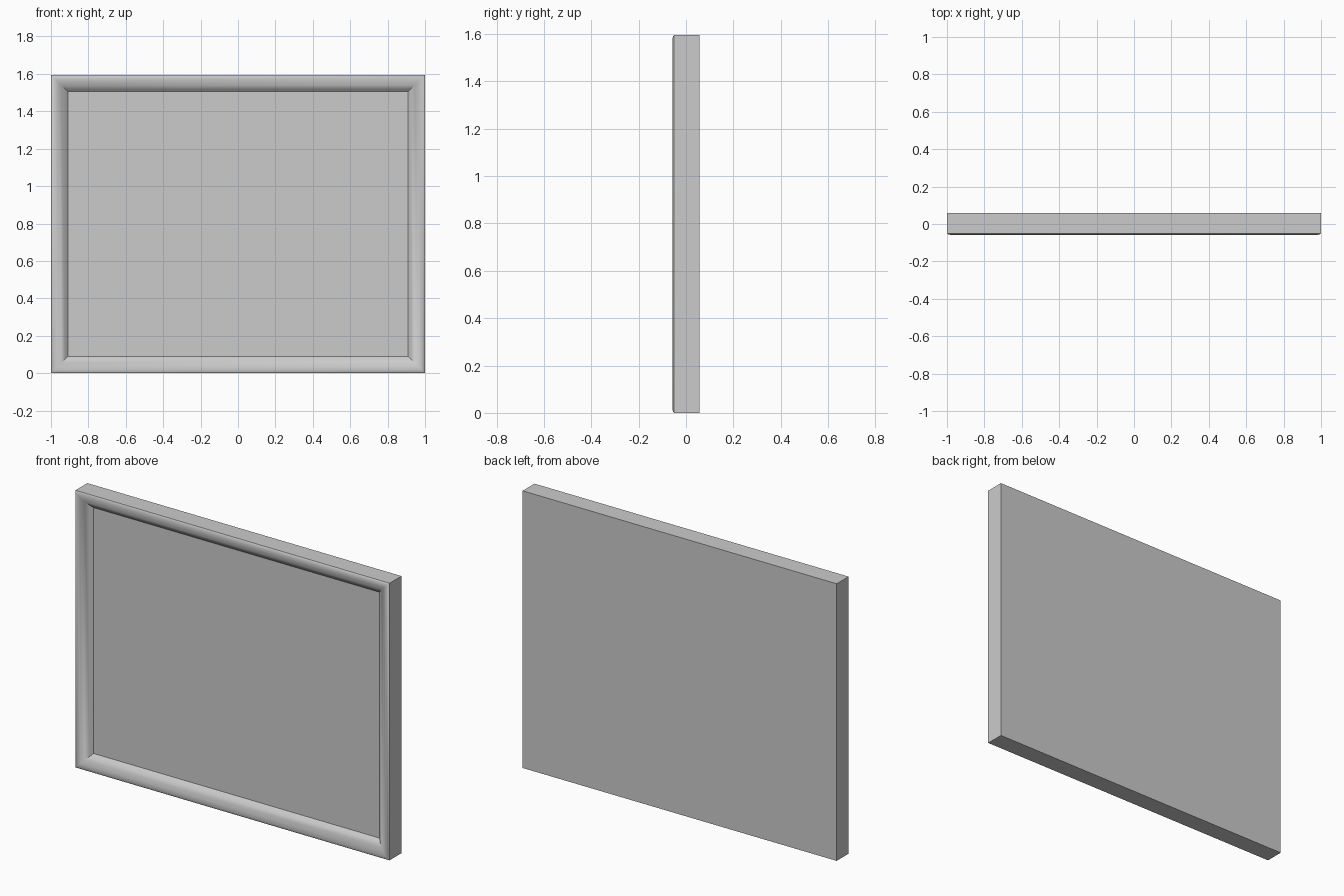
import bpy
import bmesh

W, H, D = 1.0, 1.595, 0.058   # half width, height, half depth

cube = bpy.data.objects.get("Cube")
if cube:
    bpy.data.objects.remove(cube, do_unlink=True)

grey = bpy.data.materials.new("plain_grey")
grey.use_nodes = True
colour = (0.6, 0.6, 0.6, 1)
grey.diffuse_color = colour
grey.node_tree.nodes["Principled BSDF"].inputs["Base Color"].default_value = colour


def finish(bm, name):
    bmesh.ops.recalc_face_normals(bm, faces=bm.faces)
    mesh = bpy.data.meshes.new(name)
    bm.to_mesh(mesh)
    bm.free()
    mesh.materials.append(grey)
    obj = bpy.data.objects.new(name, mesh)
    bpy.context.collection.objects.link(obj)
    return obj


def rectangle(bm, inset, y):
    x = W - inset
    return [bm.verts.new(p) for p in ((-x, y, inset), (x, y, inset),
                                      (x, y, H - inset), (-x, y, H - inset))]


# Mitred moulding: (inset from the outer edge, depth) from back to inner lip
profile = [(0, D), (0, -0.05), (0.006, -0.055), (0.017, -D), (0.035, -0.054),
           (0.055, -0.043), (0.075, -0.028), (0.09, -0.013)]
bm = bmesh.new()
rings = [rectangle(bm, inset, y) for inset, y in profile]
for a, b in zip(rings, rings[1:]):
    for i in range(4):
        j = (i + 1) % 4
        bm.faces.new((a[i], a[j], b[j], b[i]))
# Back board and recessed panel close the two ends of the moulding
bm.faces.new(rings[0])
bm.faces.new(rings[-1])
frame = finish(bm, "picture_frame")

bpy.ops.object.select_all(action="DESELECT")
frame.select_set(True)
bpy.context.view_layer.objects.active = frame
bpy.ops.object.shade_smooth_by_angle(angle=0.75)
# Keep the panel and back flat
for poly in frame.data.polygons:
    if abs(poly.normal.y) > 0.999:
        poly.use_smooth = False
